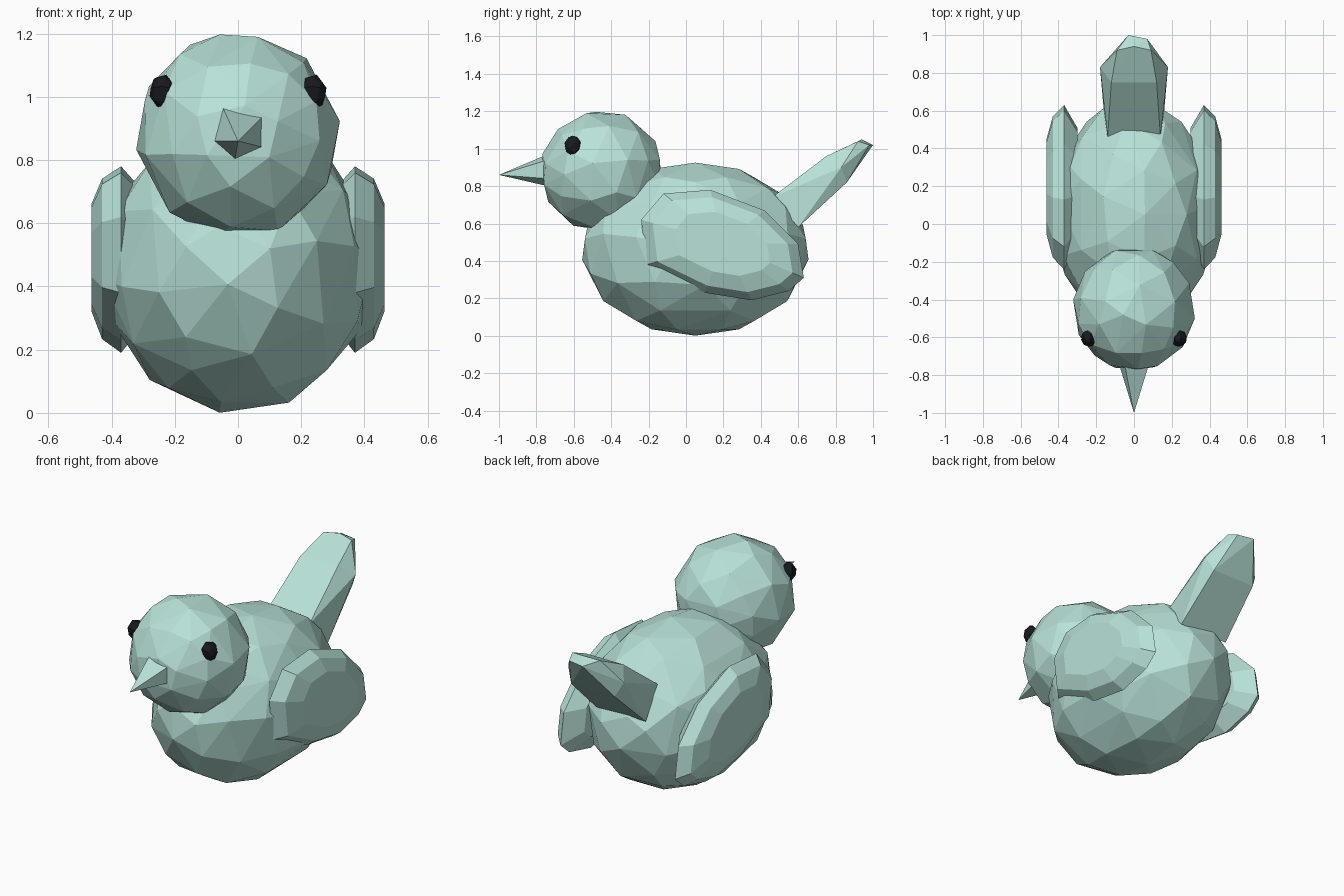
import bpy, bmesh, math
from mathutils import Vector

if "Cube" in bpy.data.objects:
    bpy.data.objects.remove(bpy.data.objects["Cube"])


def material(name, color):
    m = bpy.data.materials.new(name)
    m.diffuse_color = color
    m.use_nodes = True
    m.node_tree.nodes["Principled BSDF"].inputs["Base Color"].default_value = m.diffuse_color
    return m


PLUMAGE = material("pale_teal", (0.48, 0.76, 0.69, 1))
BLACK = material("eye_black", (0.008, 0.01, 0.013, 1))


def finish(name, bm, mat):
    bmesh.ops.recalc_face_normals(bm, faces=bm.faces[:])
    me = bpy.data.meshes.new(name)
    bm.to_mesh(me)
    bm.free()
    me.materials.append(mat)
    ob = bpy.data.objects.new(name, me)
    bpy.context.collection.objects.link(ob)
    return ob


def ball(name, centre, size, level, mat, keep=1.0, turn=0.0):
    """Faceted ellipsoid, thinned to irregular triangles."""
    bm = bmesh.new()
    bmesh.ops.create_icosphere(bm, subdivisions=level, radius=1.0)
    c, s = math.cos(turn), math.sin(turn)
    for v in bm.verts:
        x, y, z = v.co
        v.co = Vector((x * size[0], (y * c - z * s) * size[1], (y * s + z * c) * size[2])) + Vector(centre)
    ob = finish(name, bm, mat)
    if keep < 1:
        ob.modifiers.new("facets", 'DECIMATE').ratio = keep
    return ob


def hull(name, points, mat):
    bm = bmesh.new()
    verts = [bm.verts.new(p) for p in points]
    res = bmesh.ops.convex_hull(bm, input=verts)
    inner = [g for g in res["geom_interior"] if isinstance(g, bmesh.types.BMVert)]
    bmesh.ops.delete(bm, geom=inner, context='VERTS')
    return finish(name, bm, mat)


# Body and head
ball("body", (0, 0.05, 0.463), (0.43, 0.605, 0.463), 3, PLUMAGE, 0.45)
ball("head", (0, -0.45, 0.878), (0.32, 0.328, 0.322), 3, PLUMAGE, 0.33, 0.4)

# Beak
beak_base = [(-0.05, 0.97), (0.08, 0.94), (0.08, 0.84), (-0.01, 0.80), (-0.08, 0.86)]
hull("beak", [(x, -0.74, z) for x, z in beak_base] + [(0, -1, 0.86)], PLUMAGE)

# Wings: side profile (y, z) stacked into a domed shell
profile = [(-0.24, 0.62), (-0.12, 0.76), (0.13, 0.78), (0.42, 0.67), (0.60, 0.49),
           (0.63, 0.31), (0.55, 0.24), (0.35, 0.19), (0.10, 0.23), (-0.21, 0.38)]
layers = [(0.30, 0.72), (0.37, 1.0), (0.43, 0.86), (0.463, 0.58)]
for side, label in ((-1, "left"), (1, "right")):
    pts = [(side * x, 0.20 + (y - 0.20) * k, 0.50 + (z - 0.50) * k)
           for x, k in layers for y, z in profile]
    hull(label + "_wing", pts, PLUMAGE)
    # Eyes
    ball(label + "_eye", (side * 0.238, -0.605, 1.015), (0.042, 0.045, 0.055), 2, BLACK, 0.6)

# Tail
tail = [(0.14, 0.46, 0.74), (0.16, 0.60, 0.58), (0.12, 0.75, 0.96),
        (0.18, 0.83, 0.90), (0.14, 0.86, 0.82), (0.09, 0.92, 1.04)]
hull("tail", [(s * x, y, z) for x, y, z in tail for s in (-1, 1)]
     + [(-0.03, 1.0, 1.02), (0.07, 0.98, 1.02), (0, 0.94, 1.05)], PLUMAGE)
